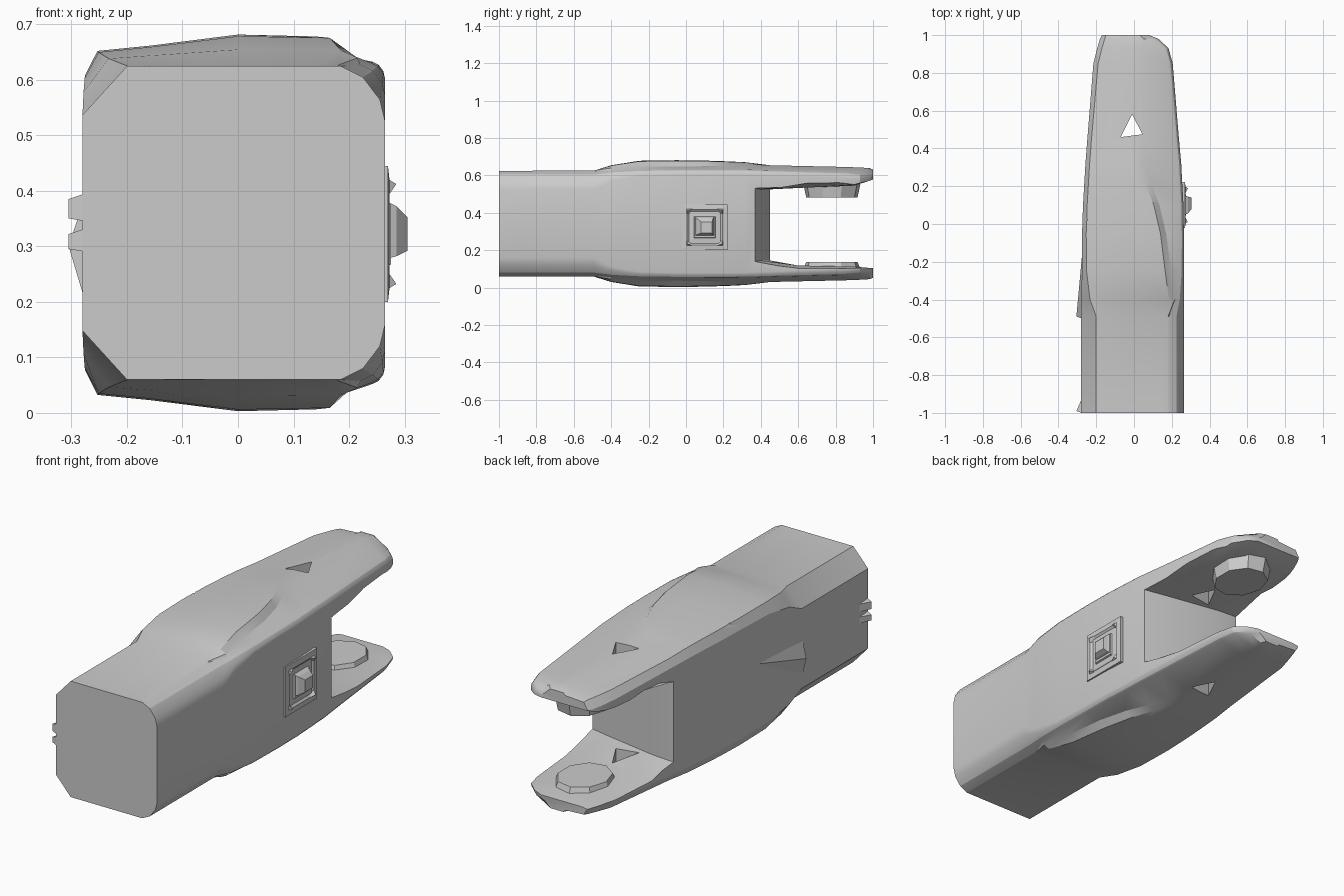
import bpy, bmesh, math
from mathutils import Vector

if "Cube" in bpy.data.objects:
    bpy.data.objects.remove(bpy.data.objects["Cube"])

grey = bpy.data.materials.new("plain grey")
grey.use_nodes = True
grey.diffuse_color = (0.6, 0.6, 0.6, 1)
grey.node_tree.nodes["Principled BSDF"].inputs["Base Color"].default_value = grey.diffuse_color
MID = 0.342  # height of the mirror plane between both jaws


def make(name, bm):
    bmesh.ops.remove_doubles(bm, verts=bm.verts, dist=0.0001)
    bmesh.ops.recalc_face_normals(bm, faces=bm.faces)
    mesh = bpy.data.meshes.new(name)
    bm.to_mesh(mesh)
    bm.free()
    mesh.materials.append(grey)
    obj = bpy.data.objects.new(name, mesh)
    bpy.context.collection.objects.link(obj)
    return obj


def loft(name, rings):
    bm = bmesh.new()
    loops = [[bm.verts.new(p) for p in ring] for ring in rings]
    n = len(loops[0])
    for a, b in zip(loops, loops[1:]):
        for i in range(n):
            j = (i + 1) % n
            bm.faces.new((a[i], a[j], b[j], b[i]))
    bm.faces.new(loops[0])
    bm.faces.new(loops[-1])
    return make(name, bm)


def hull(name, points):
    bm = bmesh.new()
    for p in points:
        bm.verts.new(p)
    bmesh.ops.convex_hull(bm, input=bm.verts)
    return make(name, bm)


def cut(target, cutter):
    cutter.hide_render = True
    mod = target.modifiers.new(cutter.name, "BOOLEAN")
    mod.operation = "DIFFERENCE"
    mod.solver = "EXACT"
    mod.object = cutter
    bpy.context.view_layer.objects.active = target
    bpy.ops.object.modifier_apply(modifier=mod.name)
    bpy.data.objects.remove(cutter)


def section(y, left, right, crown, edge, c, step, drop):
    """Outline of the body at one length, mirrored from top to bottom."""
    top = [(right, edge - c * 1.25), (right - c * 0.12, edge - c * 0.75),
           (right - c * 0.5, edge - c * 0.25), (right - c, edge),
           (step + 0.03, crown - drop), (step, crown - drop * 0.1),
           (min(0, step - 0.04), crown),
           (left + 0.12, crown - 0.4 * (crown - edge)),
           (left + c, edge + 0.4 * (crown - edge)), (left, edge - c * 1.1)]
    ring = [(x, y, MID + z) for x, z in top]
    return ring + [(x, y, MID - z) for x, z in reversed(top)]


# Body: y, left, right, crown, edge, chamfer, step position, step drop
stations = [
    (-1.0, -0.28, 0.265, 0.282, 0.282, 0.08, 0.15, 0),
    (-0.49, -0.28, 0.265, 0.284, 0.282, 0.08, 0.15, 0),
    (-0.40, -0.278, 0.265, 0.312, 0.285, 0.045, 0.185, 0.015),
    (-0.25, -0.276, 0.265, 0.336, 0.288, 0.025, 0.165, 0.03),
    (-0.05, -0.275, 0.264, 0.339, 0.290, 0.022, 0.14, 0.034),
    (0.10, -0.27, 0.262, 0.337, 0.290, 0.022, 0.105, 0.03),
    (0.22, -0.263, 0.255, 0.333, 0.290, 0.022, 0.06, 0.022),
    (0.32, -0.257, 0.25, 0.328, 0.289, 0.022, 0.02, 0.008),
    (0.45, -0.247, 0.238, 0.312, 0.285, 0.022, 0.02, 0.0),
    (0.85, -0.215, 0.205, 0.303, 0.275, 0.025, 0.02, 0.0),
    (0.93, -0.195, 0.183, 0.300, 0.268, 0.025, 0.02, 0.0),
    (0.98, -0.18, 0.13, 0.297, 0.265, 0.025, 0.02, 0.0),
    (1.0, -0.17, 0.08, 0.290, 0.262, 0.02, 0.0, 0.0)]
body = loft("forked_body", [section(*s) for s in stations])

# Open slot between the jaws, flaring to the sides, with a slanted end wall
slot = []
for x, wall, flare in ((-0.35, 0.45, 0.06), (-0.14, 0.45, 0), (0.14, 0.40, 0), (0.35, 0.34, 0.06)):
    low = flare * 0.6
    slot.append([(x, wall, 0.145 - low * 0.3), (x, 0.6, 0.118 - low), (x, 0.9, 0.112 - low),
                 (x, 1.1, 0.095 - low * 0.4), (x, 1.1, 0.61), (x, 0.9, 0.545 + flare * 0.4),
                 (x, 0.65, 0.535 + flare), (x, wall, 0.525 + flare * 0.2)])
cut(body, loft("slot_cutter", slot))

# Three-sided hole through both jaws
triangle = [(-0.07, 0.46), (0.045, 0.475), (-0.01, 0.58)]
cut(body, loft("hole_cutter", [[(x, y, z) for x, y in triangle] for z in (-0.1, 0.8)]))

# Small nicks in the upper edges
for i, (x, y, inward) in enumerate(((-0.29, 0.04, 0.05), (-0.27, 0.41, 0.04), (0.265, 0.41, -0.04))):
    cut(body, hull(f"nick_cutter_{i}", [
        (x, y - 0.03, 0.6), (x, y + 0.035, 0.6), (x, y - 0.03, 0.68),
        (x, y + 0.035, 0.68), (x + inward, y - 0.02, 0.66)]))

# Grip pads inside the jaws
for name, low, high in (("upper_pad", 0.483, 0.555), ("lower_pad", 0.10, 0.136)):
    rings = []
    for z in (low, high):
        grow = 1 if (z < 0.3) != (z == high) else 0.9
        rings.append([(0.13 * grow * math.cos(a), 0.78 + 0.155 * grow * math.sin(a), z)
                      for a in (math.tau * (i + 0.5) / 9 for i in range(9))])
    loft(name, rings)


def square(x, half, y=0.1, z=0.322):
    return [(x, y + a * half, z + b * half) for a, b in ((-1, -1), (1, -1), (1, 1), (-1, 1))]


# Square side fitting: rim with a sunken panel and a tapering boss
loft("side_fitting", [square(0.24, 0.122), square(0.27, 0.122), square(0.273, 0.095),
                      square(0.265, 0.085), square(0.267, 0.058), square(0.275, 0.055)])
loft("side_boss", [square(0.26, 0.055, z=0.33), square(0.285, 0.045, z=0.327),
                   square(0.305, 0.03, 0.11, 0.322)])
for i, (sy, sz) in enumerate(((-1, 1), (1, 1), (-1, -1), (1, -1))):
    y, z = 0.1 + sy * 0.1, 0.322 + sz * 0.1
    hull(f"fitting_corner_{i}", [
        (0.268, y, z), (0.268, y - sy * 0.045, z), (0.268, y, z - sz * 0.035),
        (0.285, y - sy * 0.01, z - sz * 0.01)])

# Fin and two small prongs on the other side
hull("side_fin", [(-0.272, -0.13, 0.40), (-0.275, -0.5, 0.20),
                  (-0.305, -0.49, 0.30), (-0.275, -0.5, 0.39)])
for i, (low, high) in enumerate(((0.295, 0.327), (0.35, 0.39))):
    hull(f"front_prong_{i}", [(-0.275, -1, low - 0.005), (-0.275, -1, high + 0.005),
                              (-0.305, -0.99, low), (-0.305, -0.99, high - 0.005),
                              (-0.27, -0.91, low), (-0.27, -0.91, high)])

# Smooth the rounded corners and keep the hard edges
bpy.ops.object.select_all(action="DESELECT")
body.select_set(True)
bpy.context.view_layer.objects.active = body
bpy.ops.object.shade_smooth_by_angle(angle=math.radians(25))
